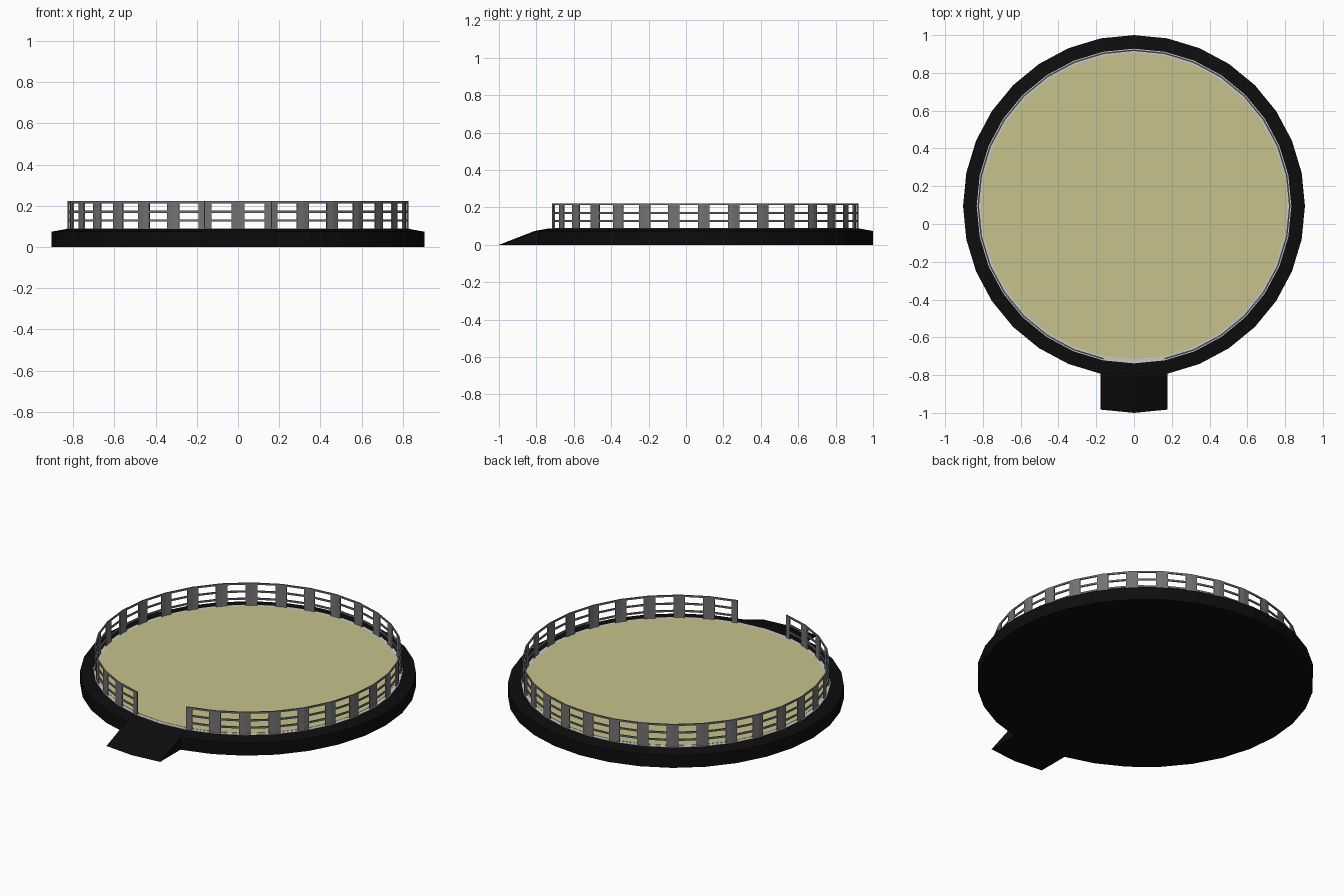
import bpy, bmesh, math

if "Cube" in bpy.data.objects:
    bpy.data.objects.remove(bpy.data.objects["Cube"])

N = 32            # sides of the round platform
CY = 0.095        # platform centre in y
STEP = 2 * math.pi / N


def material(name, rgb):
    m = bpy.data.materials.new(name)
    m.diffuse_color = (*rgb, 1)
    m.use_nodes = True
    m.node_tree.nodes["Principled BSDF"].inputs["Base Color"].default_value = m.diffuse_color
    return m


black = material("black", (0.004, 0.004, 0.004))
light_grey = material("light grey", (0.58, 0.58, 0.58))
sand = material("sand", (0.58, 0.54, 0.26))
steel = material("steel grey", (0.17, 0.17, 0.17))


def point(i, r, z):
    # i counts sides from the front (-y), and may be fractional along a chord
    k = math.floor(i)
    t = i - k
    a, b = k * STEP, (k + 1) * STEP
    x = math.sin(a) * (1 - t) + math.sin(b) * t
    y = -math.cos(a) * (1 - t) - math.cos(b) * t
    return (r * x, CY + r * y, z)


def finish(name, bm, mat):
    bmesh.ops.recalc_face_normals(bm, faces=bm.faces)
    me = bpy.data.meshes.new(name)
    bm.to_mesh(me)
    bm.free()
    me.materials.append(mat)
    ob = bpy.data.objects.new(name, me)
    bpy.context.collection.objects.link(ob)
    return ob


def disc(name, rings, mat):
    # stacked polygon rings (radius, height), capped at both ends
    bm = bmesh.new()
    loops = [[bm.verts.new(point(i, r, z)) for i in range(N)] for r, z in rings]
    for lo, hi in zip(loops, loops[1:]):
        for i in range(N):
            j = (i + 1) % N
            bm.faces.new((lo[i], lo[j], hi[j], hi[i]))
    bm.faces.new(loops[0][::-1])
    bm.faces.new(loops[-1])
    return finish(name, bm, mat)


# platform: black base, light border, sand floor
disc("base", [(0.905, 0), (0.905, 0.074), (0.833, 0.087)], black)
disc("floor_border", [(0.833, 0.085), (0.833, 0.0885)], light_grey)
disc("sand_floor", [(0.811, 0.086), (0.811, 0.090)], sand)

# entrance ramp: the two front sides pulled forward to the ground
bm = bmesh.new()
tops, feet, toes = [], [], []
for i in (-1, 0, 1):
    p = point(i, 0.905, 0)
    tops.append(bm.verts.new((p[0], p[1], 0.074)))
    feet.append(bm.verts.new(p))
    toes.append(bm.verts.new((p[0], p[1] - 0.19, 0)))
for i in (0, 1):
    bm.faces.new((tops[i], tops[i + 1], toes[i + 1], toes[i]))
    bm.faces.new((feet[i], feet[i + 1], toes[i + 1], toes[i]))
    bm.faces.new((tops[i], tops[i + 1], feet[i + 1], feet[i]))
for i in (0, 2):
    bm.faces.new((tops[i], feet[i], toes[i]))
finish("entrance_ramp", bm, black)

# fence: half posts at both ends of each side plus three rails, open at the front
R_IN, R_OUT = 0.821, 0.828
Z0, Z1 = 0.086, 0.222
POST = 0.197


def bar(bm, k, t0, t1, z0, z1):
    v = []
    for r in (R_IN, R_OUT):
        for t, z in ((t0, z0), (t1, z0), (t1, z1), (t0, z1)):
            # stay on the chord of side k even at its far end
            a, b = point(k, r, z), point(k + 1, r, z)
            v.append(bm.verts.new([a[n] * (1 - t) + b[n] * t for n in range(3)]))
    bm.faces.new(v[3::-1])
    bm.faces.new(v[4:])
    for n in range(4):
        m = (n + 1) % 4
        bm.faces.new((v[n], v[m], v[m + 4], v[n + 4]))


posts, rails = bmesh.new(), bmesh.new()
for k in range(1, N - 1):
    bar(posts, k, 0, POST, Z0, Z1)
    bar(posts, k, 1 - POST, 1, Z0, Z1)
    for top in (Z1, 0.176, 0.133):
        bar(rails, k, POST, 1 - POST, top - 0.010, top)
finish("fence_posts", posts, steel)
finish("fence_rails", rails, steel)
